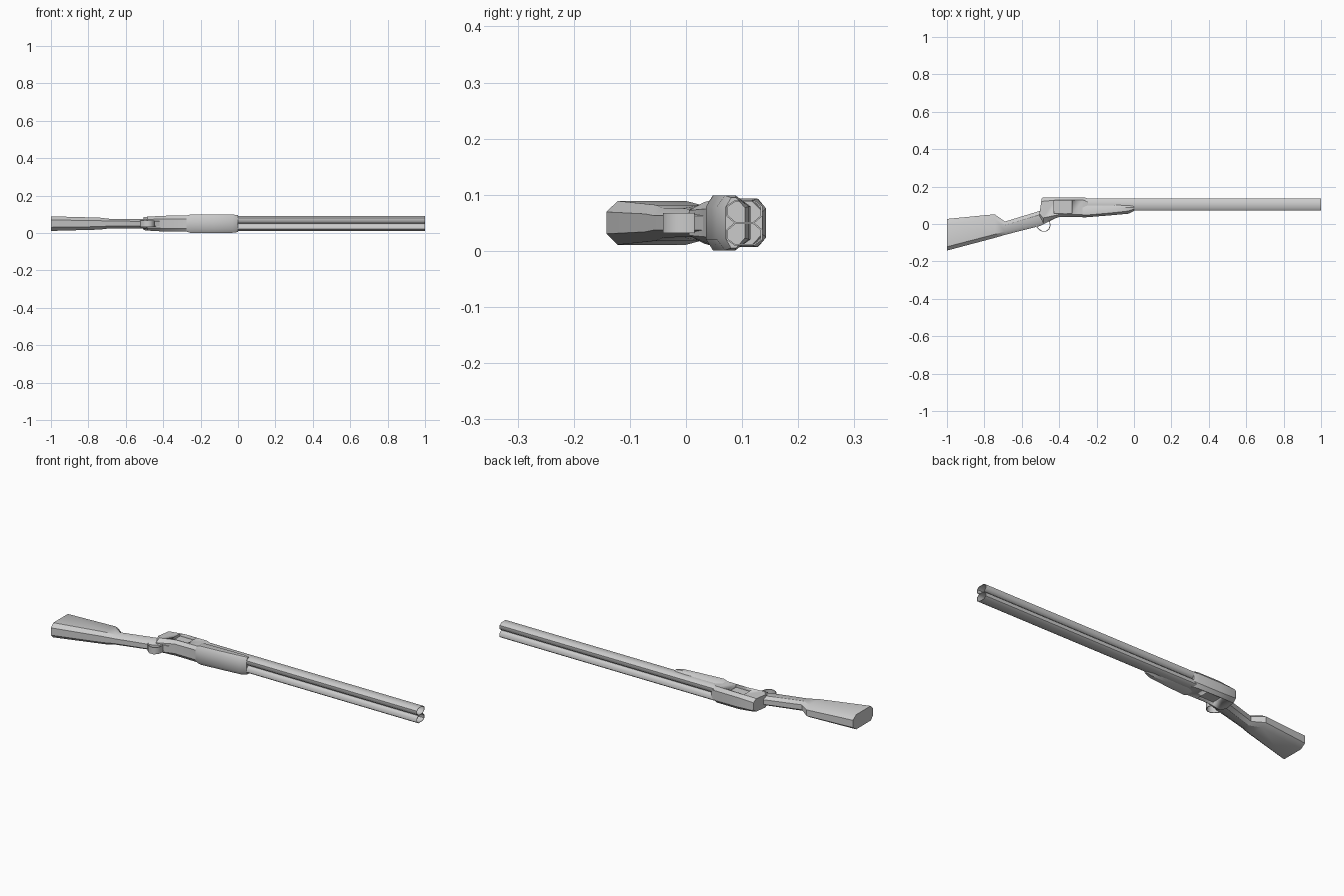
import bpy, bmesh, math

if "Cube" in bpy.data.objects:
    bpy.data.objects.remove(bpy.data.objects["Cube"])

ZC = 0.05  # the gun lies on its side; this is its mid plane


def finish(name, bm, angle=35):
    bmesh.ops.recalc_face_normals(bm, faces=bm.faces)
    me = bpy.data.meshes.new(name)
    bm.to_mesh(me)
    bm.free()
    ob = bpy.data.objects.new(name, me)
    bpy.context.collection.objects.link(ob)
    bpy.ops.object.select_all(action='DESELECT')
    ob.select_set(True)
    bpy.context.view_layer.objects.active = ob
    bpy.ops.object.shade_smooth_by_angle(angle=math.radians(angle))
    return ob


def bridge(bm, a, b):
    for i in range(len(a)):
        j = (i + 1) % len(a)
        bm.faces.new((a[i], a[j], b[j], b[i]))


def loft(name, sections, angle=35):
    """Octagonal loft; section = x top, y top, x bottom, y bottom,
    half width, top chamfer, bottom chamfer, flat fraction top/bottom."""
    bm = bmesh.new()
    rings = []
    for xt, yt, xb, yb, w, ct, cb, f in sections:
        outline = [(1, f), (1 - ct, 1), (cb, 1), (0, f),
                   (0, -f), (cb, -1), (1 - ct, -1), (1, -f)]
        rings.append([bm.verts.new((xb + (xt - xb) * t, yb + (yt - yb) * t, ZC + s * w))
                      for t, s in outline])
    for a, b in zip(rings, rings[1:]):
        bridge(bm, a, b)
    bm.faces.new(rings[0])
    bm.faces.new(rings[-1])
    return finish(name, bm, angle)


# Shoulder stock and wrist
loft("stock", [
    (-1.0, .027, -1.0, -.142, .039, .16, .12, .5),
    (-.745, .052, -.74, -.073, .032, .2, .15, .5),
    (-.69, .013, -.69, -.058, .026, .25, .25, .5),
    (-.51, .068, -.50, -.010, .025, .25, .25, .5),
    (-.46, .085, -.42, .030, .025, .25, .25, .5)])

# Receiver body
receiver = loft("receiver", [
    (-.493, .138, -.508, .040, .034, .2, .15, .55),
    (-.485, .142, -.485, .005, .037, .15, .2, .6),
    (-.40, .143, -.40, .038, .042, .13, .12, .6),
    (-.27, .143, -.27, .038, .043, .15, .12, .6),
    (-.245, .136, -.245, .038, .040, .2, .15, .5)])

# Recessed side panels, cut on both sides
for side in (-1, 1):
    bm = bmesh.new()
    bmesh.ops.create_cube(bm, size=1)
    for v in bm.verts:
        v.co = (-.38 + v.co.x * .095, .090 + v.co.y * .070,
                ZC + side * .045 + v.co.z * .036)
    cutter = finish("panel_cutter", bm)
    cutter.hide_render = True
    cutter.hide_set(True)
    mod = receiver.modifiers.new("panel", 'BOOLEAN')
    mod.operation = 'DIFFERENCE'
    mod.solver = 'EXACT'
    mod.object = cutter

# Fore-end under the barrels
loft("fore_end", [
    (-.275, .115, -.275, .036, .043, .35, .15, .6),
    (-.255, .115, -.255, .036, .049, .38, .15, .6),
    (-.13, .115, -.13, .046, .049, .40, .18, .6),
    (-.03, .112, -.03, .055, .049, .42, .25, .6),
    (0.0, .105, 0.0, .070, .045, .45, .3, .6)])

# Twin barrels: flattened octagonal tubes with open bores
for label, side in (("lower", -1), ("upper", 1)):
    bm = bmesh.new()

    def ring(x, k):
        pts = [(.032, .010), (.018, .020), (-.018, .020), (-.032, .010),
               (-.032, -.008), (-.018, -.020), (.018, -.020), (.032, -.008)]
        return [bm.verts.new((x, .104 + y * k, ZC + side * (.020 + z * k)))
                for y, z in pts]

    rings = [ring(-.30, 1), ring(1, 1), ring(1, .9), ring(-.25, .9)]
    for a, b in zip(rings, rings[1:]):
        bridge(bm, a, b)
    bm.faces.new(rings[0])
    bm.faces.new(rings[-1])
    finish(label + "_barrel", bm, 50)

# Trigger guard: thin bent strap
bm = bmesh.new()
path = [(-.525, -.008), (-.52, -.018), (-.505, -.033), (-.49, -.041),
        (-.47, -.041), (-.453, -.028), (-.446, -.008), (-.45, .015)]
rings = []
for x, y in path:
    dx, dy = x + .485, y - .01
    k = 1 - .004 / math.hypot(dx, dy)
    ix, iy = -.485 + dx * k, .01 + dy * k
    rings.append([bm.verts.new(p) for p in (
        (x, y, ZC - .018), (x, y, ZC + .018), (ix, iy, ZC + .018), (ix, iy, ZC - .018))])
for a, b in zip(rings, rings[1:]):
    bridge(bm, a, b)
bm.faces.new(rings[0])
bm.faces.new(rings[-1])
finish("trigger_guard", bm, 40)
